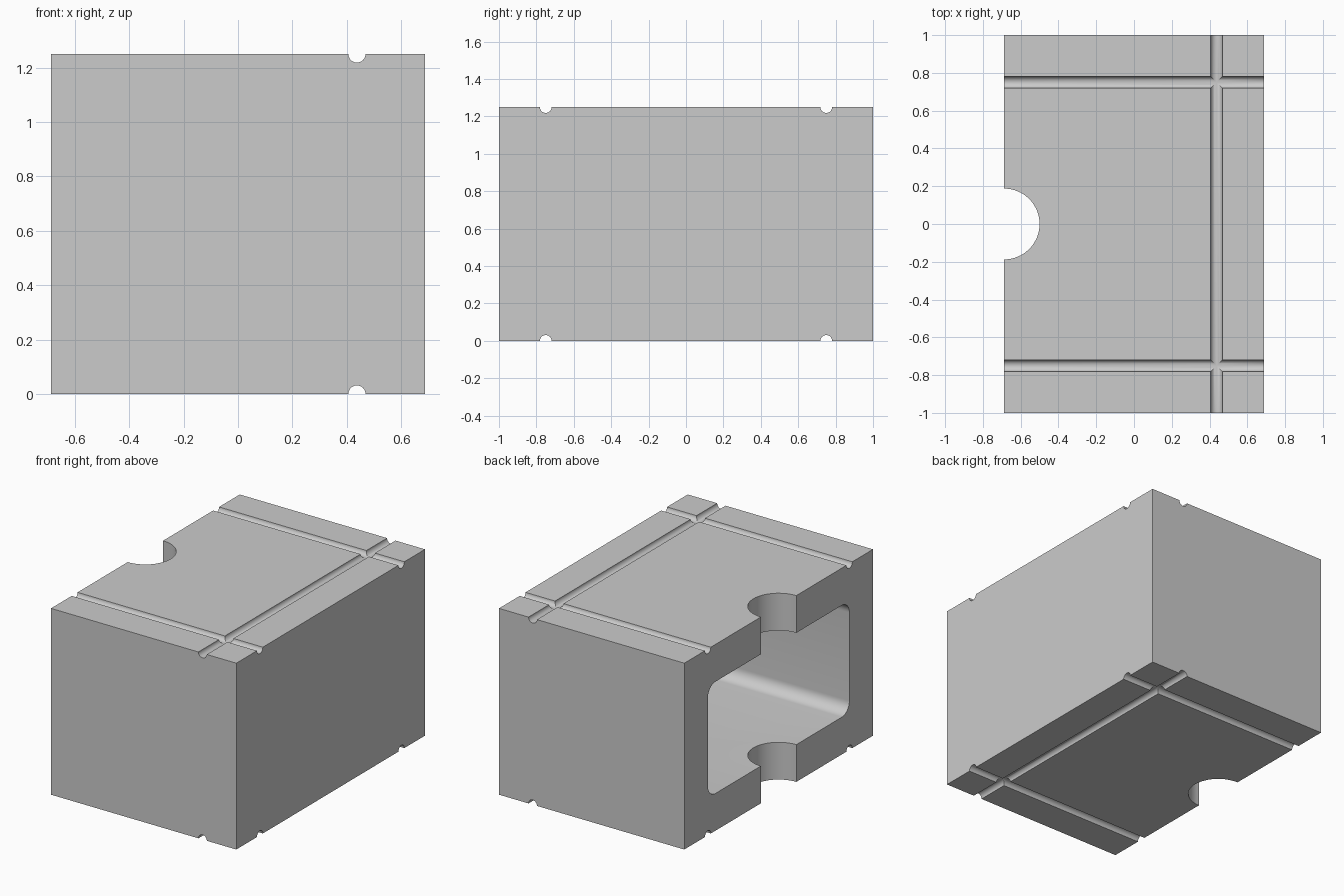
import bpy
import bmesh
from math import pi, cos, sin

WIDTH, LENGTH, HEIGHT = 1.375, 2.0, 1.25
WALL = 0.25
GROOVE_R, NOTCH_R, CORNER_R = 0.0313, 0.1875, 0.08

old = bpy.data.objects.get("Cube")
if old:
    bpy.data.objects.remove(old, do_unlink=True)

# One plain grey for the whole block
grey = bpy.data.materials.new("plain grey")
grey.use_nodes = True
colour = (0.6, 0.6, 0.6, 1)
grey.diffuse_color = colour
grey.node_tree.nodes["Principled BSDF"].inputs["Base Color"].default_value = colour


def cylinder(name, location, radius, depth, rotation=(0, 0, 0), sides=32):
    bpy.ops.mesh.primitive_cylinder_add(vertices=sides, radius=radius, depth=depth,
                                        location=location, rotation=rotation)
    obj = bpy.context.object
    obj.name = name
    return obj


def rounded_pocket(name, x0, x1, half_y, z0, z1, radius, steps=10):
    """Prism along x with a rounded rectangle section."""
    bm = bmesh.new()
    centres = [(half_y - radius, z1 - radius), (radius - half_y, z1 - radius),
               (radius - half_y, z0 + radius), (half_y - radius, z0 + radius)]
    ring = []
    for quarter, (cy, cz) in enumerate(centres):
        for i in range(steps + 1):
            a = (quarter + i / steps) * pi / 2
            ring.append(bm.verts.new((x0, cy + radius * cos(a), cz + radius * sin(a))))
    face = bm.faces.new(ring)
    extruded = bmesh.ops.extrude_face_region(bm, geom=[face])["geom"]
    for v in extruded:
        if isinstance(v, bmesh.types.BMVert):
            v.co.x = x1
    bmesh.ops.recalc_face_normals(bm, faces=bm.faces)
    mesh = bpy.data.meshes.new(name)
    bm.to_mesh(mesh)
    bm.free()
    obj = bpy.data.objects.new(name, mesh)
    bpy.context.collection.objects.link(obj)
    return obj


# Solid block
bpy.ops.mesh.primitive_cube_add(size=1, location=(0, 0, HEIGHT / 2))
block = bpy.context.object
block.name = "hollow_block"
block.scale = (WIDTH, LENGTH, HEIGHT)
bpy.ops.object.transform_apply(location=True, scale=True)
block.data.materials.append(grey)

# Pocket open on the left side, and the round notch through its roof and floor
cutters = [
    rounded_pocket("pocket_cutter", -WIDTH / 2 - 0.1, WIDTH / 2 - WALL,
                   LENGTH / 2 - WALL, WALL, HEIGHT - WALL, CORNER_R),
    cylinder("notch_cutter", (-WIDTH / 2, 0, HEIGHT / 2), NOTCH_R, HEIGHT + 0.2, sides=64),
]

# Half-round grooves on top and bottom
for z in (0, HEIGHT):
    cutters.append(cylinder("long_groove_cutter", (WIDTH / 2 - WALL, 0, z), GROOVE_R,
                            LENGTH + 0.2, (pi / 2, 0, 0)))
    for side in (-1, 1):
        cutters.append(cylinder("cross_groove_cutter", (0, side * (LENGTH / 2 - WALL), z),
                                GROOVE_R, WIDTH + 0.2, (0, pi / 2, 0)))

# Cut everything out of the block
bpy.ops.object.select_all(action="DESELECT")
bpy.context.view_layer.objects.active = block
block.select_set(True)
for cutter in cutters:
    cutter.data.materials.append(grey)
    cutter.hide_render = True
    cut = block.modifiers.new("cut", "BOOLEAN")
    cut.operation = "DIFFERENCE"
    cut.solver = "EXACT"
    cut.object = cutter
    bpy.ops.object.modifier_apply(modifier=cut.name)
for cutter in cutters:
    bpy.data.objects.remove(cutter, do_unlink=True)

bpy.ops.object.shade_smooth_by_angle(angle=pi / 6)
